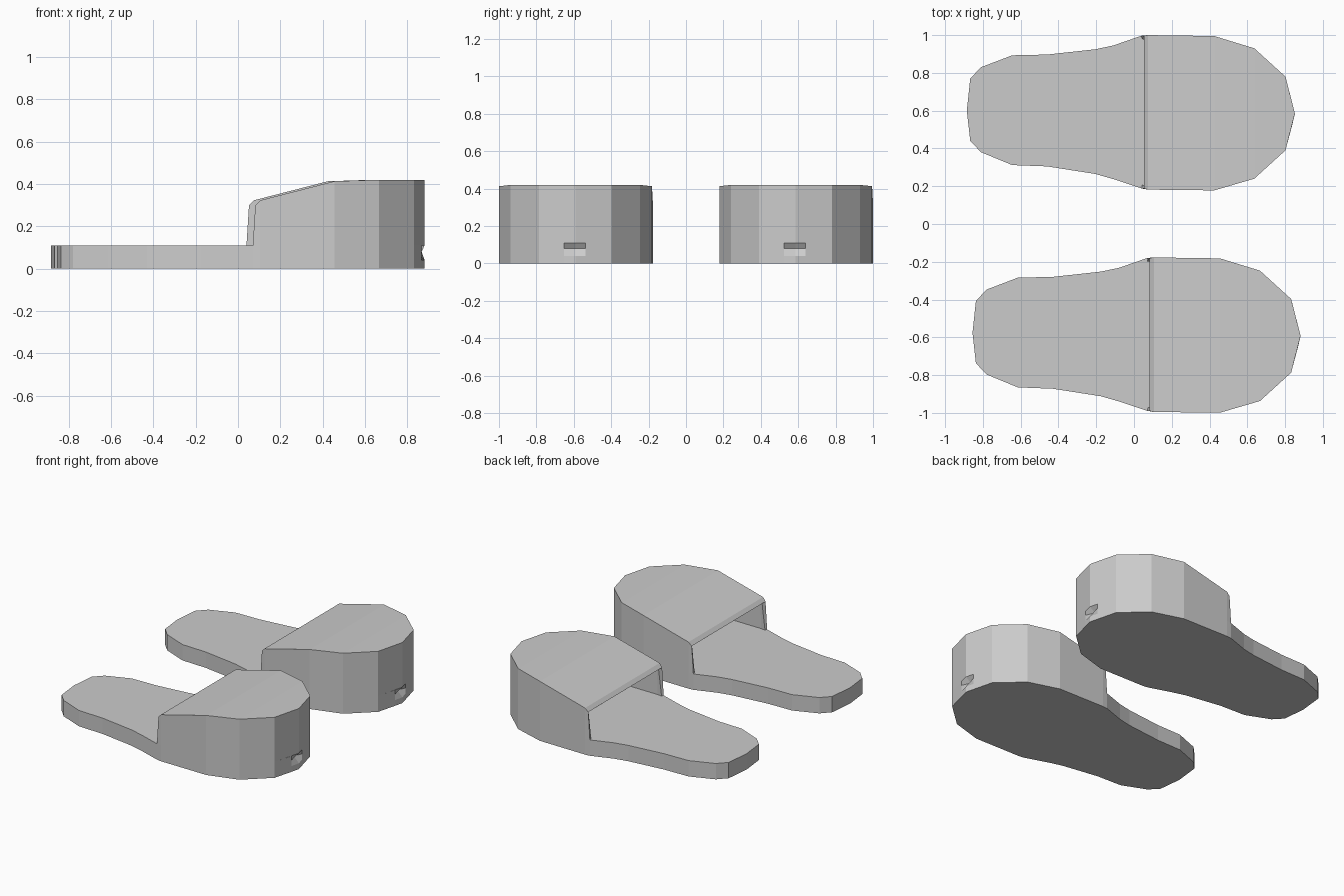
import bpy, bmesh
from mathutils import Vector

cube = bpy.data.objects.get("Cube")
if cube:
    bpy.data.objects.remove(cube, do_unlink=True)

grey = bpy.data.materials.new("felt grey")
grey.use_nodes = True
grey.diffuse_color = (0.6, 0.6, 0.6, 1)
grey.node_tree.nodes["Principled BSDF"].inputs["Base Color"].default_value = (0.6, 0.6, 0.6, 1)

SOLE = 0.11
HEEL, TOE = (-0.885, 0.6), (0.852, 0.585)
# Outline stations from heel to toe: x, inner y, outer y
BACK = [(-0.867, 0.44, 0.77), (-0.81, 0.38, 0.83), (-0.645, 0.312, 0.893),
        (-0.46, 0.305, 0.897), (-0.205, 0.265, 0.925), (-0.11, 0.238, 0.945)]
FRONT = [(0.04, 0.188, 0.997), (0.075, 0.182, 1.0), (0.425, 0.178, 0.995),
         (0.637, 0.24, 0.93), (0.802, 0.39, 0.78)]
NEAR_TOE = [(0.838, 0.525, 0.64)]
# Roof x and height above each front station
ROOF = [(0.052, 0.3), (0.075, 0.323), (0.425, 0.413), (0.637, 0.42), (0.802, 0.42)]


def finish(name, bm):
    bmesh.ops.recalc_face_normals(bm, faces=bm.faces)
    mesh = bpy.data.meshes.new(name)
    bm.to_mesh(mesh)
    bm.free()
    mesh.materials.append(grey)
    return mesh


def sole_mesh():
    stations = BACK + FRONT + NEAR_TOE
    outline = [HEEL] + [(x, lo) for x, lo, hi in stations] + [TOE]
    outline += [(x, hi) for x, lo, hi in reversed(stations)]
    bm = bmesh.new()
    rings = [[bm.verts.new((x, y, z)) for x, y in outline] for z in (0, 0.04, 0.08, SOLE)]
    count = len(outline)
    for low, high in zip(rings, rings[1:]):
        for i in range(count):
            j = (i + 1) % count
            bm.faces.new((low[i], low[j], high[j], high[i]))
    bm.faces.new(rings[0])
    bm.faces.new(rings[-1])
    # Small dent in the toe edge
    rings[2][len(stations) + 1].co.x -= 0.04
    return finish("sole", bm)


def upper_mesh():
    bm = bmesh.new()
    rows = []
    for (x, lo, hi), (rx, rz) in zip(FRONT, ROOF):
        rows.append([bm.verts.new(p) for p in
                     ((x, lo, SOLE), (rx, lo, rz), (rx, hi, rz), (x, hi, SOLE))])
    for a, b in zip(rows, rows[1:]):
        for k in range(3):
            bm.faces.new((a[k], a[k + 1], b[k + 1], b[k]))
    # Pointed toe closes the hollow shell
    last = rows[-1]
    base = bm.verts.new((*TOE, SOLE))
    top = bm.verts.new((*TOE, 0.42))
    bm.faces.new((last[0], last[1], top, base))
    bm.faces.new((last[1], last[2], top))
    bm.faces.new((last[2], last[3], base, top))
    return finish("upper", bm)


# The two slippers share one shape
meshes = {"sole": sole_mesh(), "upper": upper_mesh()}
for side, offset in (("left", Vector((0, 0, 0))), ("right", Vector((0.03, -1.177, 0)))):
    for part, mesh in meshes.items():
        ob = bpy.data.objects.new(f"{side}_{part}", mesh)
        ob.location = offset
        bpy.context.collection.objects.link(ob)
        if part == "upper":
            shell = ob.modifiers.new("thickness", "SOLIDIFY")
            shell.thickness = 0.018
            shell.offset = -1
            shell.use_even_offset = True
